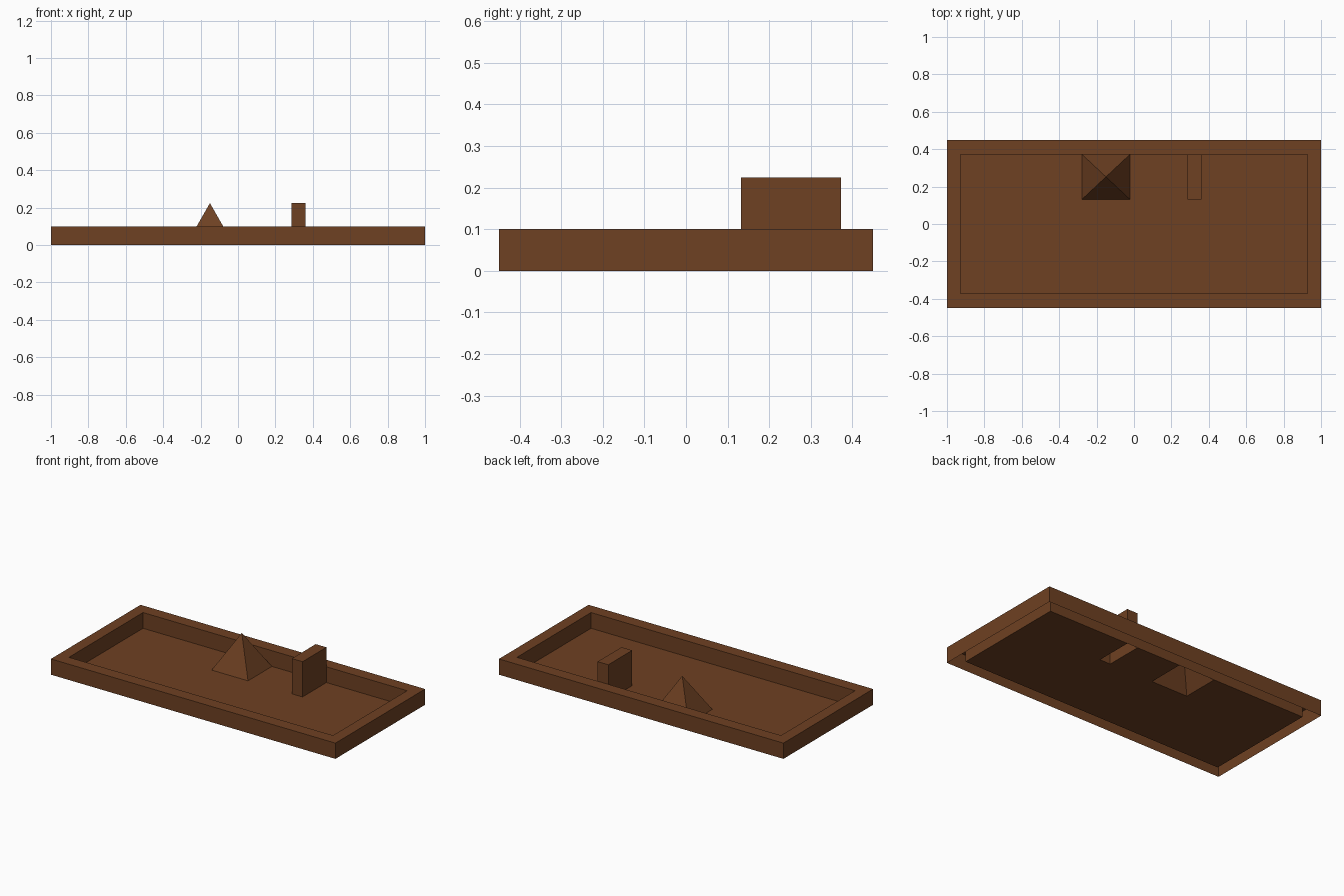
import bpy
import bmesh

if "Cube" in bpy.data.objects:
    bpy.data.objects.remove(bpy.data.objects["Cube"])

# One flat colour for the whole model
brown = bpy.data.materials.new("reddish_brown")
brown.diffuse_color = (0.156, 0.052, 0.016, 1.0)
brown.use_nodes = True
brown.node_tree.nodes["Principled BSDF"].inputs["Base Color"].default_value = brown.diffuse_color

H = 0.10                      # tray height
TOP = 0.224                   # height of pyramid and block
IX, IY = 0.928, 0.372         # inner half sizes of the rim
PX = (-0.278, -0.022)         # pyramid extent in x
BX = (0.286, 0.361)           # block extent in x
Y0 = 0.132                    # front edge of both raised parts


def finish(name, bm):
    mesh = bpy.data.meshes.new(name)
    bm.to_mesh(mesh)
    bm.free()
    mesh.materials.append(brown)
    obj = bpy.data.objects.new(name, mesh)
    bpy.context.collection.objects.link(obj)
    return obj


def ring(bm, x0, x1, y0, y1, z):
    """Counter-clockwise rectangle of vertices."""
    return [bm.verts.new(p) for p in
            ((x0, y0, z), (x1, y0, z), (x1, y1, z), (x0, y1, z))]


def bridge(bm, a, b):
    for i in range(4):
        j = (i + 1) % 4
        bm.faces.new((a[i], a[j], b[j], b[i]))


# Tray rim: outer wall, flat top and inner wall, open underneath
bm = bmesh.new()
rings = [ring(bm, -x, x, -y, y, z) for x, y, z in
         ((1, 0.45, 0), (1, 0.45, H), (IX, IY, H), (IX, IY, 0))]
for a, b in zip(rings, rings[1:]):
    bridge(bm, a, b)
finish("tray_rim", bm)

# Tray floor: thin sheet with openings below the two raised parts
bm = bmesh.new()
xs = (-IX, *PX, *BX, IX)
ys = (-IY, Y0, IY)
for r in range(2):
    for c in range(5):
        if r == 1 and c in (1, 3):
            continue
        bm.faces.new(ring(bm, xs[c], xs[c + 1], ys[r], ys[r + 1], 0))
bmesh.ops.remove_doubles(bm, verts=bm.verts[:], dist=1e-5)
finish("tray_floor", bm)

# Pyramid: hollow, open underneath
bm = bmesh.new()
base = ring(bm, *PX, Y0, IY, 0)
apex = bm.verts.new((sum(PX) / 2, (Y0 + IY) / 2, TOP))
for i in range(4):
    bm.faces.new((base[i], base[(i + 1) % 4], apex))
finish("pyramid", bm)

# Upright block: hollow, open underneath
bm = bmesh.new()
low, high = (ring(bm, *BX, Y0, IY, z) for z in (0, TOP))
bridge(bm, low, high)
bm.faces.new(high)
finish("upright_block", bm)
